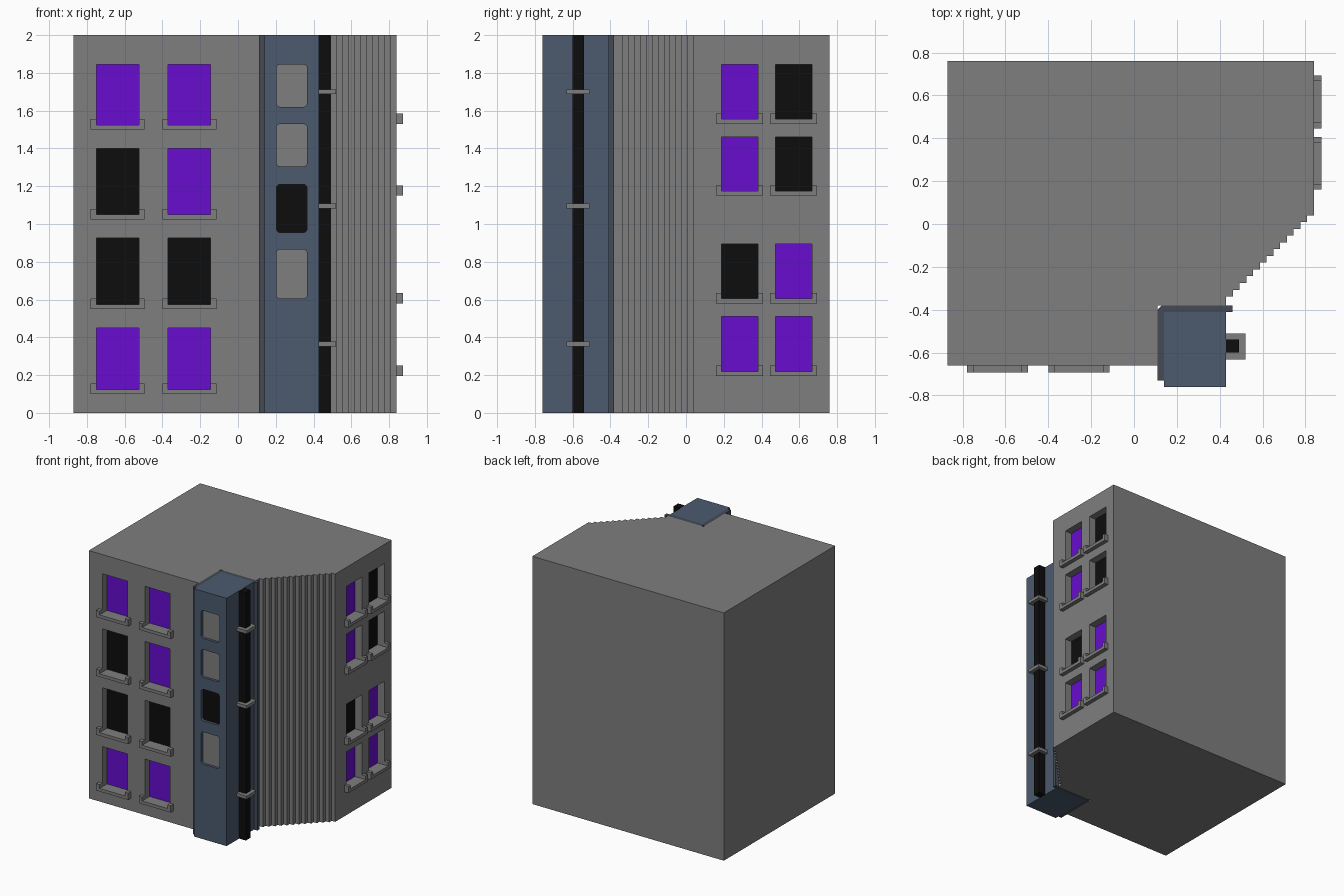
import bpy, bmesh
from mathutils import Vector

if "Cube" in bpy.data.objects:
    bpy.data.objects.remove(bpy.data.objects["Cube"])


def material(name, rgb):
    m = bpy.data.materials.new(name)
    m.diffuse_color = (*rgb, 1)
    m.use_nodes = True
    m.node_tree.nodes["Principled BSDF"].inputs["Base Color"].default_value = m.diffuse_color
    return m


GREY = material("concrete grey", (0.21, 0.21, 0.212))
BLUE = material("slate blue", (0.072, 0.102, 0.156))
DARK = material("dark slate", (0.058, 0.07, 0.09))
PURPLE = material("lit purple", (0.135, 0.004, 0.62))
BLACK = material("black", (0.004, 0.004, 0.004))


def finish(name, bm, mat):
    bmesh.ops.recalc_face_normals(bm, faces=bm.faces)
    me = bpy.data.meshes.new(name)
    bm.to_mesh(me)
    bm.free()
    ob = bpy.data.objects.new(name, me)
    bpy.context.collection.objects.link(ob)
    if mat:
        me.materials.append(mat)
    return ob


def extrude(bm, pts, offset):
    """Closed prism from a planar outline."""
    f = bm.faces.new([bm.verts.new(p) for p in pts])
    r = bmesh.ops.extrude_face_region(bm, geom=[f], use_keep_orig=True)
    for v in r["geom"]:
        if isinstance(v, bmesh.types.BMVert):
            v.co += Vector(offset)


def prism(name, outline, mat, z0=0.0, z1=2.0):
    bm = bmesh.new()
    extrude(bm, [(x, y, z0) for x, y in outline], (0, 0, z1 - z0))
    return finish(name, bm, mat)


def add_box(bm, lo, hi, round_y=0.0):
    vs = bmesh.ops.create_cube(bm, size=1)["verts"]
    for v in vs:
        v.co = [lo[i] + (v.co[i] + 0.5) * (hi[i] - lo[i]) for i in range(3)]
    if round_y:
        edges = {e for v in vs for e in v.link_edges
                 if abs(e.verts[0].co.y - e.verts[1].co.y) > 1e-5}
        bmesh.ops.bevel(bm, geom=list(edges), offset=round_y, segments=3,
                        profile=0.5, affect='EDGES')


def box(name, lo, hi, mat, round_y=0.0):
    bm = bmesh.new()
    add_box(bm, lo, hi, round_y)
    return finish(name, bm, mat)


def cut(ob, bm):
    """Subtract the cutter mesh and discard it."""
    cutter = finish("cutter", bm, None)
    cutter.hide_render = True
    mod = ob.modifiers.new("openings", 'BOOLEAN')
    mod.operation, mod.solver, mod.object = 'DIFFERENCE', 'EXACT', cutter
    bpy.context.view_layer.objects.active = ob
    bpy.ops.object.modifier_apply(modifier=mod.name)
    bpy.data.objects.remove(cutter)


# Main block: stepped corner and a notch for the tower
N = 13
s = 0.41 / N
outline = [(-0.87, -0.66), (0.11, -0.66), (0.11, -0.38), (0.43, -0.38)]
for i in range(N):
    y = 0.04 - 0.41 + s * (i + 1)
    outline += [(0.43 + s * i, y), (0.43 + s * (i + 1), y)]
outline += [(0.84, 0.76), (-0.87, 0.76)]
body = prism("building_block", outline, GREY)

# Windows and U-shaped sills on both street faces
DEPTH = 0.065
FRONT, RIGHT = -0.66, 0.84
front_rows = [(1.525, 1.845, "PP"), (1.05, 1.40, "BP"),
              (0.575, 0.925, "BB"), (0.125, 0.45, "PP")]
right_rows = [(1.555, 1.845, "PB"), (1.175, 1.46, "PB"),
              (0.605, 0.895, "BP"), (0.22, 0.51, "PP")]
front_cols = [(-0.75, -0.525), (-0.37, -0.145)]
right_cols = [(0.187, 0.38), (0.473, 0.667)]
COL = {"P": PURPLE, "B": BLACK}
cutters = bmesh.new()


def window(place, a, b, z0, z1, mat, lip, name):
    """place(u, d, z): u along the wall, d outward from it."""
    def span(p, q):
        return [min(i, j) for i, j in zip(p, q)], [max(i, j) for i, j in zip(p, q)]
    add_box(cutters, *span(place(a, -DEPTH, z0), place(b, 0.05, z1)))
    box(name + "_pane", *span(place(a, -DEPTH - 0.002, z0), place(b, -DEPTH + 0.004, z1)), mat)
    u = [(a - lip, z0 - 0.025), (b + lip, z0 - 0.025), (b + lip, z0 + 0.03), (b, z0 + 0.03),
         (b, z0), (a, z0), (a, z0 + 0.03), (a - lip, z0 + 0.03)]
    bm = bmesh.new()
    extrude(bm, [place(p, 0, z) for p, z in u],
            Vector(place(0, 0.034, 0)) - Vector(place(0, 0, 0)))
    finish(name + "_sill", bm, GREY)


def on_front(u, d, z):
    return (u, FRONT - d, z)


def on_right(u, d, z):
    return (RIGHT + d, u, z)


for rows, cols, place, lip, side in ((front_rows, front_cols, on_front, 0.03, "front"),
                                     (right_rows, right_cols, on_right, 0.027, "right")):
    for z0, z1, key in rows:
        for (a, b), k in zip(cols, key):
            window(place, a, b, z0, z1, COL[k], lip, side + "_window")
cut(body, cutters)

# Stair tower with rounded window openings
tower = box("stair_tower", (0.14, -0.76, 0), (0.43, -0.41, 2), BLUE)
cutters = bmesh.new()
for z0, z1, mat in ((1.62, 1.845, GREY), (1.305, 1.53, GREY),
                    (0.955, 1.21, BLACK), (0.605, 0.865, GREY)):
    add_box(cutters, (0.203, -0.80, z0), (0.366, -0.735, z1), 0.02)
    box("tower_pane", (0.203, -0.739, z0), (0.366, -0.733, z1), mat, 0.02)
cut(tower, cutters)

# Dark backing strip wrapping the tower's left and rear
prism("tower_backing", [(0.11, -0.73), (0.14, -0.73), (0.14, -0.41), (0.46, -0.41),
                        (0.46, -0.38), (0.13, -0.38), (0.11, -0.40)], DARK)

# Drain pipe and its brackets
box("drain_pipe", (0.43, -0.60, 0), (0.49, -0.54, 2), BLACK)
for z in (0.365, 1.095, 1.70):
    box("pipe_bracket", (0.425, -0.632, z - 0.013), (0.52, -0.51, z + 0.013), GREY)
